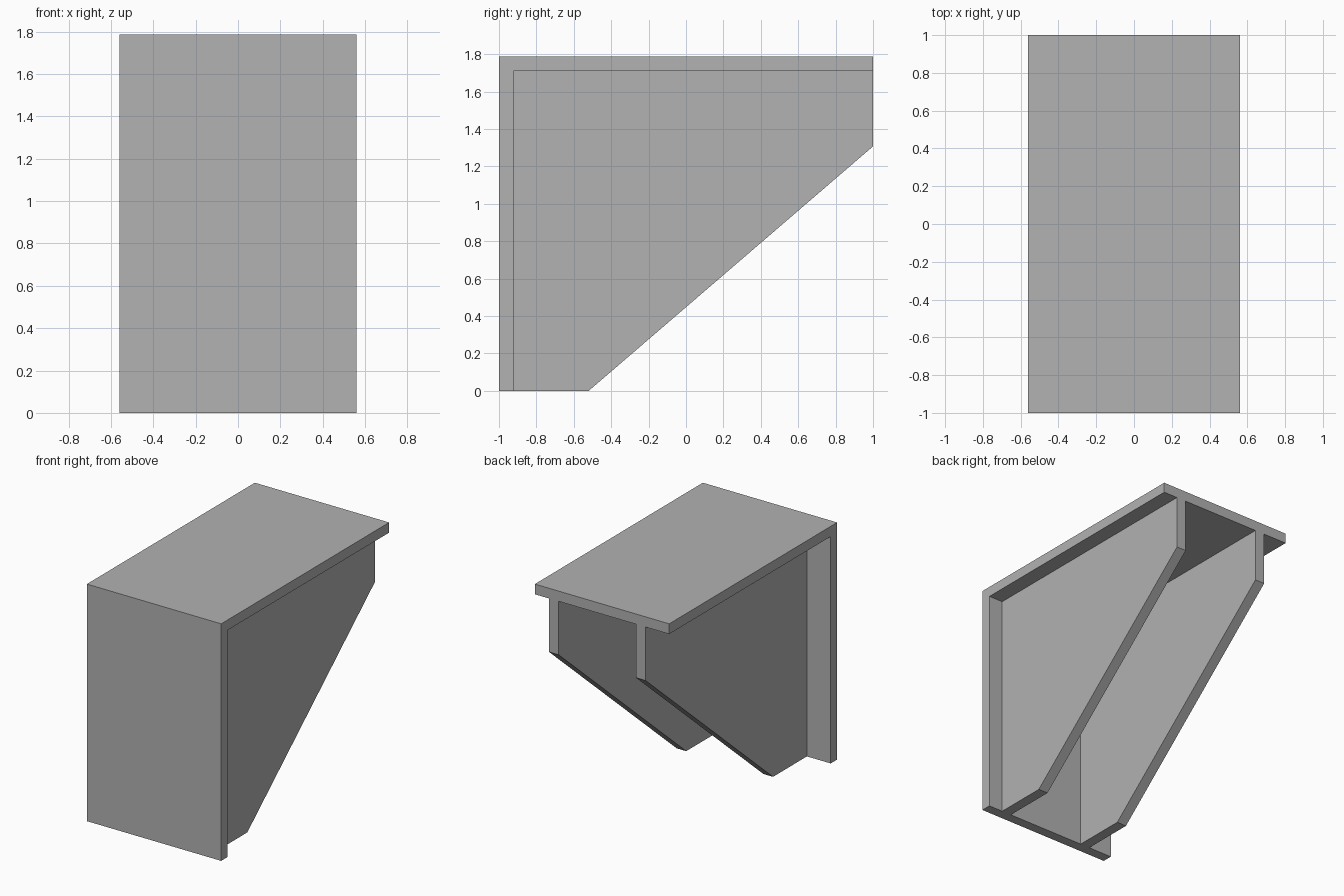
import bpy
import bmesh

default_cube = bpy.data.objects.get("Cube")
if default_cube:
    bpy.data.objects.remove(default_cube, do_unlink=True)

WIDTH, HEIGHT, PLATE = 1.12, 1.787, 0.077
HALF = WIDTH / 2

# Plain grey finish
GREY = (0.445, 0.445, 0.445, 1)
grey = bpy.data.materials.new("plain_grey")
grey.use_nodes = True
grey.diffuse_color = GREY
grey.node_tree.nodes["Principled BSDF"].inputs["Base Color"].default_value = GREY


def extrude_profile(name, profile, x_min, x_max):
    """Extrude a (y, z) outline along x into a solid part."""
    bm = bmesh.new()
    face = bm.faces.new([bm.verts.new((x_min, y, z)) for y, z in profile])
    result = bmesh.ops.extrude_face_region(bm, geom=[face])
    moved = [v for v in result["geom"] if isinstance(v, bmesh.types.BMVert)]
    bmesh.ops.translate(bm, verts=moved, vec=(x_max - x_min, 0, 0))
    bmesh.ops.recalc_face_normals(bm, faces=bm.faces)
    mesh = bpy.data.meshes.new(name)
    bm.to_mesh(mesh)
    bm.free()
    mesh.materials.append(grey)
    obj = bpy.data.objects.new(name, mesh)
    bpy.context.collection.objects.link(obj)
    return obj


# Front and top plates joined as one angle section
inner_y, inner_z = -1 + PLATE, HEIGHT - PLATE
extrude_profile("angle_plate", [
    (-1, 0), (inner_y, 0), (inner_y, inner_z),
    (1, inner_z), (1, HEIGHT), (-1, HEIGHT),
], -HALF, HALF)

# Two tapered ribs, set unevenly across the width
rib_profile = [(inner_y, 0), (-0.52, 0), (1, 1.307), (1, inner_z), (inner_y, inner_z)]
for name, x_min in (("left_rib", 0.362), ("right_rib", -0.362)):
    extrude_profile(name, rib_profile, x_min, x_min + 0.08)
